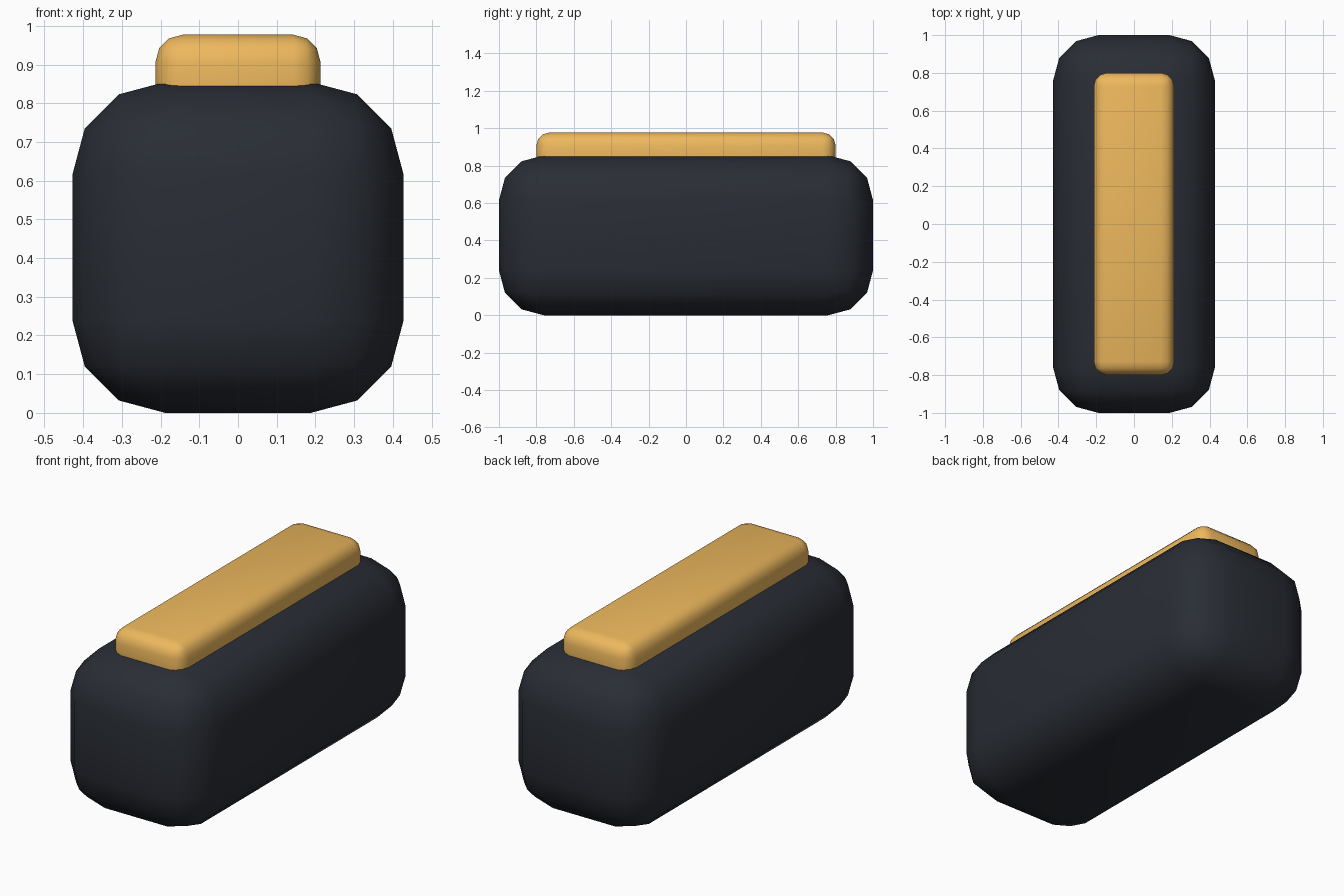
import bpy

if "Cube" in bpy.data.objects:
    bpy.data.objects.remove(bpy.data.objects["Cube"])


def material(name, color):
    mat = bpy.data.materials.new(name)
    mat.diffuse_color = color
    mat.use_nodes = True
    mat.node_tree.nodes["Principled BSDF"].inputs["Base Color"].default_value = mat.diffuse_color
    return mat


def rounded_box(name, size, z_low, bevel, mat):
    bpy.ops.mesh.primitive_cube_add(size=1, location=(0, 0, z_low + size[2] / 2))
    ob = bpy.context.object
    ob.name = name
    ob.scale = size
    bpy.ops.object.transform_apply(location=False, rotation=False, scale=True)
    mod = ob.modifiers.new("rounded_edges", 'BEVEL')
    mod.width = bevel
    mod.segments = 3
    mod.limit_method = 'NONE'
    ob.data.materials.append(mat)
    bpy.ops.object.shade_smooth()
    return ob


dark = material("dark_slate", (0.022, 0.026, 0.035, 1))
amber = material("amber", (0.85, 0.48, 0.11, 1))

# Heavy rounded body
rounded_box("body", (0.856, 2.0, 0.855), 0.0, 0.24, dark)

# Raised bar sunk into the top of the body
rounded_box("top_bar", (0.426, 1.6, 0.24), 0.737, 0.07, amber)
